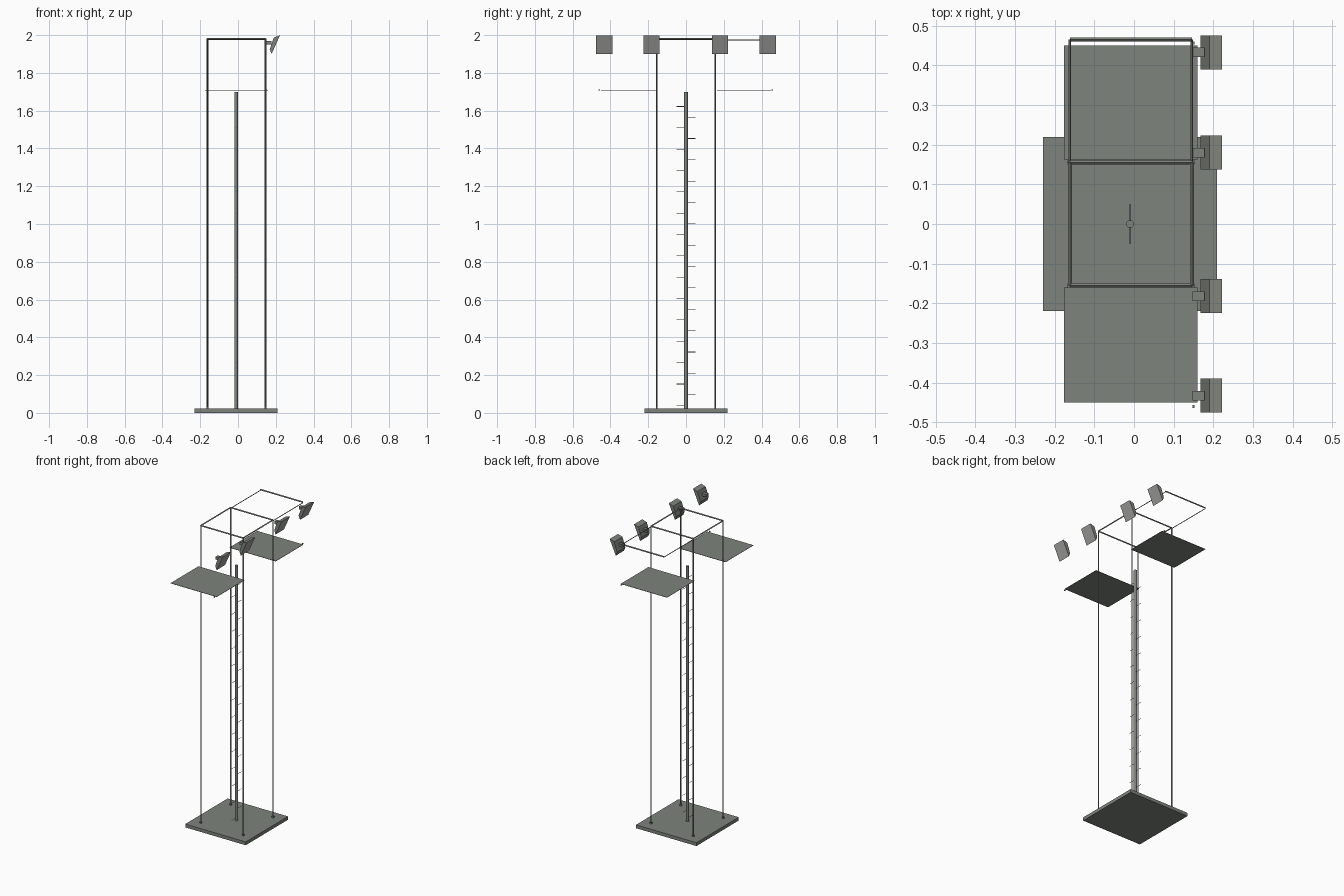
import bpy, bmesh, math
from mathutils import Vector

if "Cube" in bpy.data.objects:
    bpy.data.objects.remove(bpy.data.objects["Cube"])


def material(name, rgb):
    m = bpy.data.materials.new(name)
    m.diffuse_color = (*rgb, 1)
    m.use_nodes = True
    m.node_tree.nodes["Principled BSDF"].inputs["Base Color"].default_value = m.diffuse_color
    return m


GREY = material("warm grey", (0.21, 0.23, 0.20))
LENS = material("pale lens grey", (0.36, 0.36, 0.35))


def finish(name, bm, mats=(GREY,)):
    bmesh.ops.recalc_face_normals(bm, faces=bm.faces)
    me = bpy.data.meshes.new(name)
    bm.to_mesh(me)
    bm.free()
    for m in mats:
        me.materials.append(m)
    ob = bpy.data.objects.new(name, me)
    bpy.context.collection.objects.link(ob)
    return ob


def box(name, lo, hi):
    bm = bmesh.new()
    bmesh.ops.create_cube(bm, size=1)
    for v in bm.verts:
        v.co = Vector([(a + b) / 2 + c * (b - a) for a, b, c in zip(lo, hi, v.co)])
    return finish(name, bm)


def rod(name, a, b, r, sides=4):
    a, b = Vector(a), Vector(b)
    bm = bmesh.new()
    bmesh.ops.create_cone(bm, cap_ends=True, segments=sides, radius1=r, radius2=r,
                          depth=(b - a).length)
    q = (b - a).to_track_quat('Z', 'Y')
    for v in bm.verts:
        v.co = q @ v.co + (a + b) / 2
    return finish(name, bm)


def floodlight(y):
    # wedge housing, its broad face tilted outward and down
    profile = [(0.222, 1.998), (0.178, 1.900), (0.168, 1.925), (0.190, 1.988)]
    bm = bmesh.new()
    ends = [[bm.verts.new((x, y + s * 0.043, z)) for x, z in profile] for s in (-1, 1)]
    for e in ends:
        bm.faces.new(e)
    for i in range(4):
        j = (i + 1) % 4
        f = bm.faces.new((ends[0][i], ends[0][j], ends[1][j], ends[1][i]))
        if i == 0:
            face = f
    # inset lens in the broad face
    bmesh.ops.inset_individual(bm, faces=[face], thickness=0.004)
    face.material_index = 1
    finish("floodlight", bm, (GREY, LENS))
    # bracket joining the lamp to the frame
    box("lamp_bracket", (0.148, y - 0.012, 1.950), (0.178, y + 0.012, 1.968))


# base slab and central mast
box("base", (-0.23, -0.22, 0), (0.21, 0.22, 0.022))
rod("mast", (-0.01, 0, 0.01), (-0.01, 0, 1.70), 0.0095, 12)

# climbing pegs alternating on both sides of the mast
for k in range(15):
    z = 0.04 + 0.113 * k
    rod("peg_front", (-0.01, 0, z), (-0.01, -0.05, z), 0.0015)
    if k < 14:
        rod("peg_back", (-0.01, 0, z + 0.0565), (-0.01, 0.05, z + 0.0565), 0.0015)

# corner posts with small feet
L, R = -0.162, 0.146
for x in (L, R):
    for y in (-0.155, 0.155):
        r = 0.003 if x < 0 and y < 0 else 0.005
        rod("post", (x, y, 0.02), (x, y, 1.98), r)
        box("post_foot", (x - 0.006, y - 0.005, 0.022), (x + 0.006, y + 0.005, 0.032))

# top frame and its rear extension
for y in (-0.155, 0.155, 0.465):
    rod("cross_rail", (L, y, 1.98), (R, y, 1.98), 0.005)
for x in (L, R):
    rod("side_rail", (x, -0.155, 1.98), (x, 0.155, 1.98), 0.005)
    rod("rear_rail", (x, 0.155, 1.975), (x, 0.465, 1.975), 0.003)

# thin side platforms with small corner pins
for y0, y1, yp in ((-0.45, -0.16, -0.46), (0.163, 0.45, 0.457)):
    box("platform", (-0.176, y0, 1.708), (0.16, y1, 1.710))
    box("platform_pin", (0.147, yp - 0.004, 1.706), (0.153, yp + 0.004, 1.712))

# row of floodlights
for y in (-0.433, -0.182, 0.180, 0.433):
    floodlight(y)
